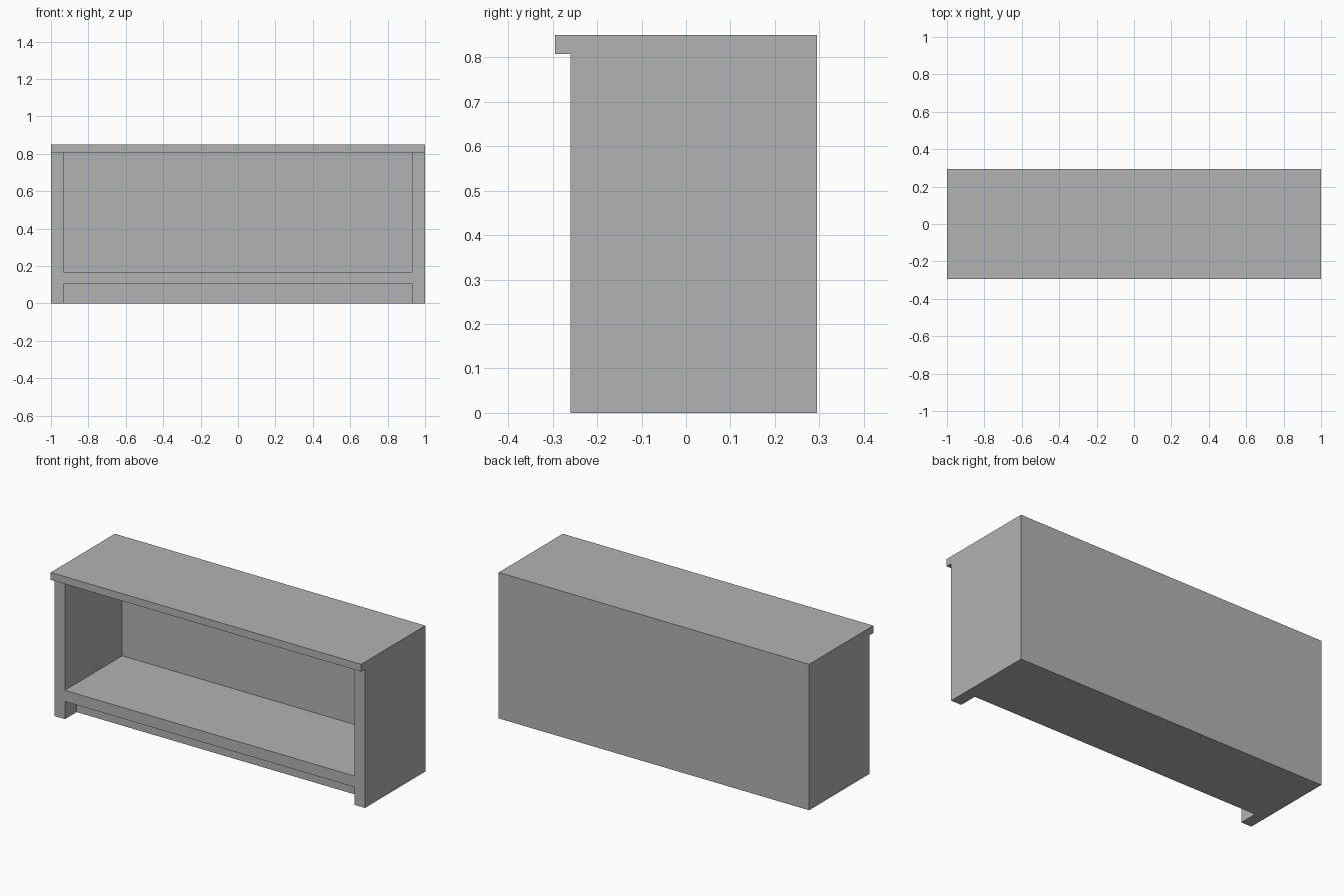
import bpy

default = bpy.data.objects.get("Cube")
if default:
    bpy.data.objects.remove(default, do_unlink=True)

# Single plain grey finish
grey = bpy.data.materials.new("plain grey")
grey.use_nodes = True
colour = (0.45, 0.45, 0.45, 1)
grey.diffuse_color = colour
grey.node_tree.nodes["Principled BSDF"].inputs["Base Color"].default_value = colour

# Main measurements
HALF_W, HALF_D, HEIGHT = 1.0, 0.295, 0.85
INNER_W = 0.933       # inside face of the side panels
FRONT = -0.26         # front of the carcass, behind the top's overhang
KICK = -0.152         # recessed toe kick
BACK = 0.267          # inside face of the back panel
TOP_Z = 0.807         # underside of the top
FLOOR_Z, RAIL_Z = 0.168, 0.103


def box(name, x, y, z):
    """Box spanning the given (low, high) ranges."""
    bpy.ops.mesh.primitive_cube_add(size=1, location=[sum(r) / 2 for r in (x, y, z)])
    ob = bpy.context.object
    ob.name = name
    ob.scale = [r[1] - r[0] for r in (x, y, z)]
    bpy.ops.object.transform_apply(location=False, rotation=False, scale=True)
    ob.data.materials.append(grey)
    return ob


inside = (-INNER_W, INNER_W)

# Overhanging top
box("top_panel", (-HALF_W, HALF_W), (-HALF_D, HALF_D), (TOP_Z, HEIGHT))

# Side panels reaching the ground as feet
for name, x in (("right_side", (-HALF_W, -INNER_W)), ("left_side", (INNER_W, HALF_W))):
    box(name, x, (FRONT, HALF_D), (0, TOP_Z))

# Back, floor of the compartment and closed plinth
box("back_panel", inside, (BACK, HALF_D), (0, TOP_Z))
box("bottom_shelf", inside, (FRONT, BACK), (RAIL_Z, FLOOR_Z))
box("plinth", inside, (KICK, BACK), (0, RAIL_Z))
